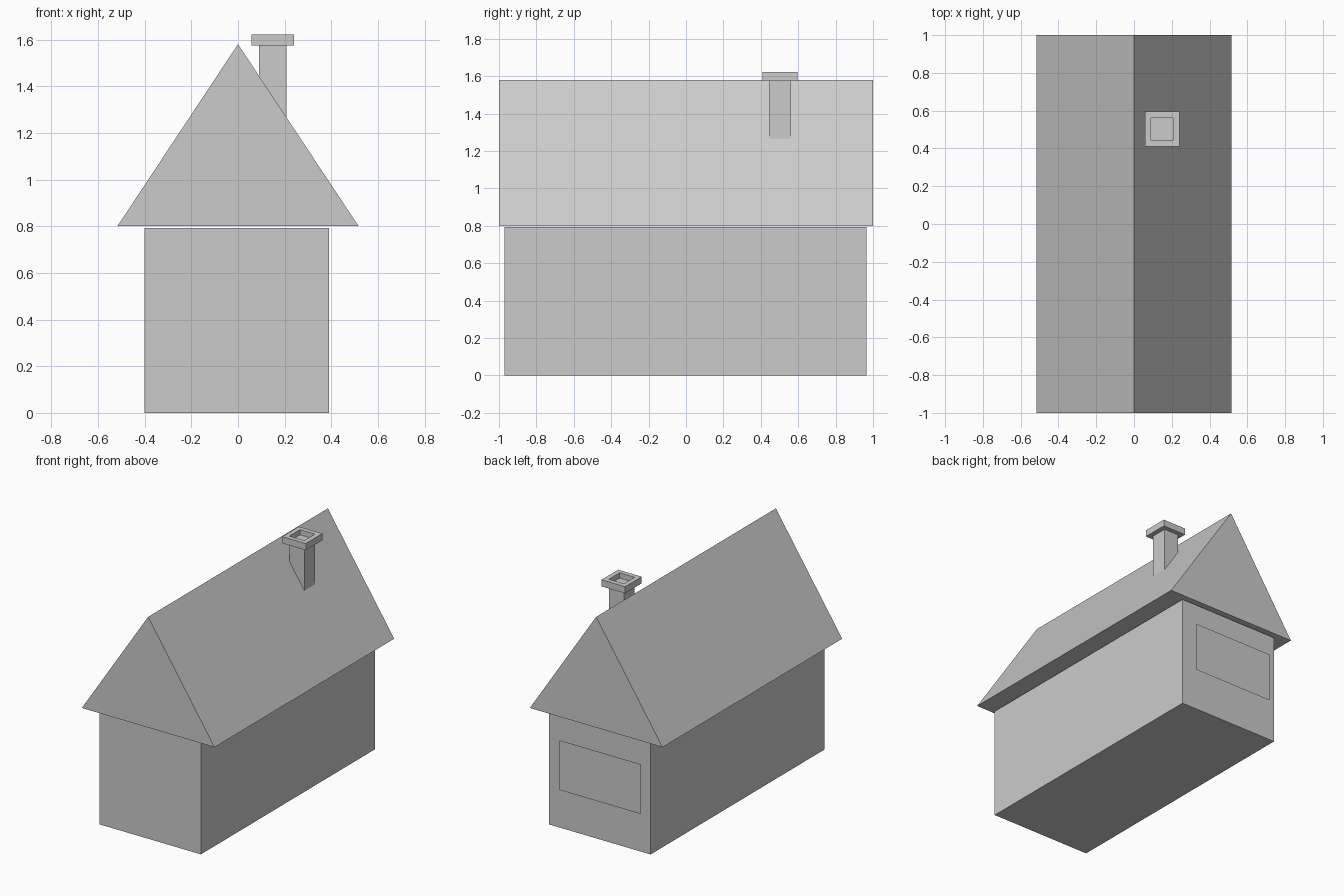
import bpy, bmesh, math
from mathutils import Vector

if "Cube" in bpy.data.objects:
    bpy.data.objects.remove(bpy.data.objects["Cube"])

glass = bpy.data.materials.new("glass")
glass.diffuse_color = (0.9, 0.9, 0.9, 1)
glass.use_nodes = True
glass.node_tree.nodes["Principled BSDF"].inputs["Base Color"].default_value = glass.diffuse_color


def make(name, bm, mat=None):
    mesh = bpy.data.meshes.new(name)
    bm.to_mesh(mesh)
    bm.free()
    ob = bpy.data.objects.new(name, mesh)
    bpy.context.collection.objects.link(ob)
    if mat:
        mesh.materials.append(mat)
    return ob


def box(name, x0, x1, y0, y1, z0, z1):
    bm = bmesh.new()
    bmesh.ops.create_cube(bm, size=1)
    for v in bm.verts:
        v.co = ((x0 + x1) / 2 + v.co.x * (x1 - x0),
                (y0 + y1) / 2 + v.co.y * (y1 - y0),
                (z0 + z1) / 2 + v.co.z * (z1 - z0))
    return make(name, bm)


def flat(name, origin, u, polygons):
    """Flat panes on a wall: u is the wall's horizontal axis, z is up."""
    bm = bmesh.new()
    for poly in polygons:
        bm.faces.new([bm.verts.new(Vector(origin) + Vector(u) * a + Vector((0, 0, b)))
                      for a, b in poly])
    return make(name, bm, glass)


def rect(a0, a1, b0, b1):
    return [(a0, b0), (a1, b0), (a1, b1), (a0, b1)]


# Walls
box("walls", -0.40, 0.39, -0.97, 0.965, 0, 0.793)

# Gabled roof: triangular prism
bm = bmesh.new()
tri = bm.faces.new([bm.verts.new(p) for p in
                    ((-0.517, -1, 0.80), (0.517, -1, 0.80), (0, -1, 1.58))])
ext = bmesh.ops.extrude_face_region(bm, geom=[tri])
bmesh.ops.translate(bm, vec=(0, 2, 0),
                    verts=[g for g in ext["geom"] if isinstance(g, bmesh.types.BMVert)])
if not tri.is_valid or len(bm.faces) < 5:
    bmesh.ops.holes_fill(bm, edges=bm.edges[:])
bmesh.ops.recalc_face_normals(bm, faces=bm.faces)
make("roof", bm)

# Chimney shaft and its hollow cap
box("chimney_shaft", 0.09, 0.207, 0.443, 0.562, 1.20, 1.585)
cap = box("chimney_cap", 0.058, 0.241, 0.41, 0.595, 1.575, 1.622)
hole = box("chimney_hole_cutter", 0.09, 0.207, 0.443, 0.562, 1.5, 1.7)
hole.hide_render = True
hole.hide_viewport = True
cut = cap.modifiers.new("hole", "BOOLEAN")
cut.operation = "DIFFERENCE"
cut.object = hole
cut.solver = "EXACT"

# Arched four-pane windows, front and back
M = 0.006
R, BASE, BAR, SPRING = 0.108, 0.308, 0.468, 0.525
first = math.acos(M / R)
arc = [(R * math.cos(first * i / 10), SPRING + R * math.sin(first * i / 10)) for i in range(11)]
upper = [(M, BAR + M), (R, BAR + M)] + arc
arched = [rect(M, R, BASE, BAR - M), rect(-R, -M, BASE, BAR - M),
          upper, [(-a, b) for a, b in reversed(upper)]]
for side, y, u in (("front", -0.973, (1, 0, 0)), ("back", 0.968, (-1, 0, 0))):
    for label, x in (("left", -0.185), ("right", 0.156)):
        flat(f"{side}_arched_window_{label}", (x, y, 0), u, arched)

# Square four-pane windows on both long sides
W = 0.15
square = [rect(a0, a1, b0, b1) for a0, a1 in ((-W, -M), (M, W))
          for b0, b1 in ((0.32, 0.465), (0.478, 0.62))]
for side, x, u in (("right", 0.393, (0, 1, 0)), ("left", -0.403, (0, -1, 0))):
    for label, y in (("front", -0.33), ("rear", 0.395)):
        flat(f"{side}_window_{label}", (x, y, 0), u, square)

# Oval gable windows
oval = [(0.128 * math.cos(t * math.pi / 16), 1.085 + 0.15 * math.sin(t * math.pi / 16))
        for t in range(32)]
flat("front_gable_window", (-0.004, -1.002, 0), (1, 0, 0), [oval])
flat("back_gable_window", (-0.004, 1.002, 0), (-1, 0, 0), [oval])

# Plain panel standing just off the back wall
flat("back_panel", (-0.025, 0.992, 0), (-1, 0, 0), [rect(-0.315, 0.315, 0.28, 0.63)])
